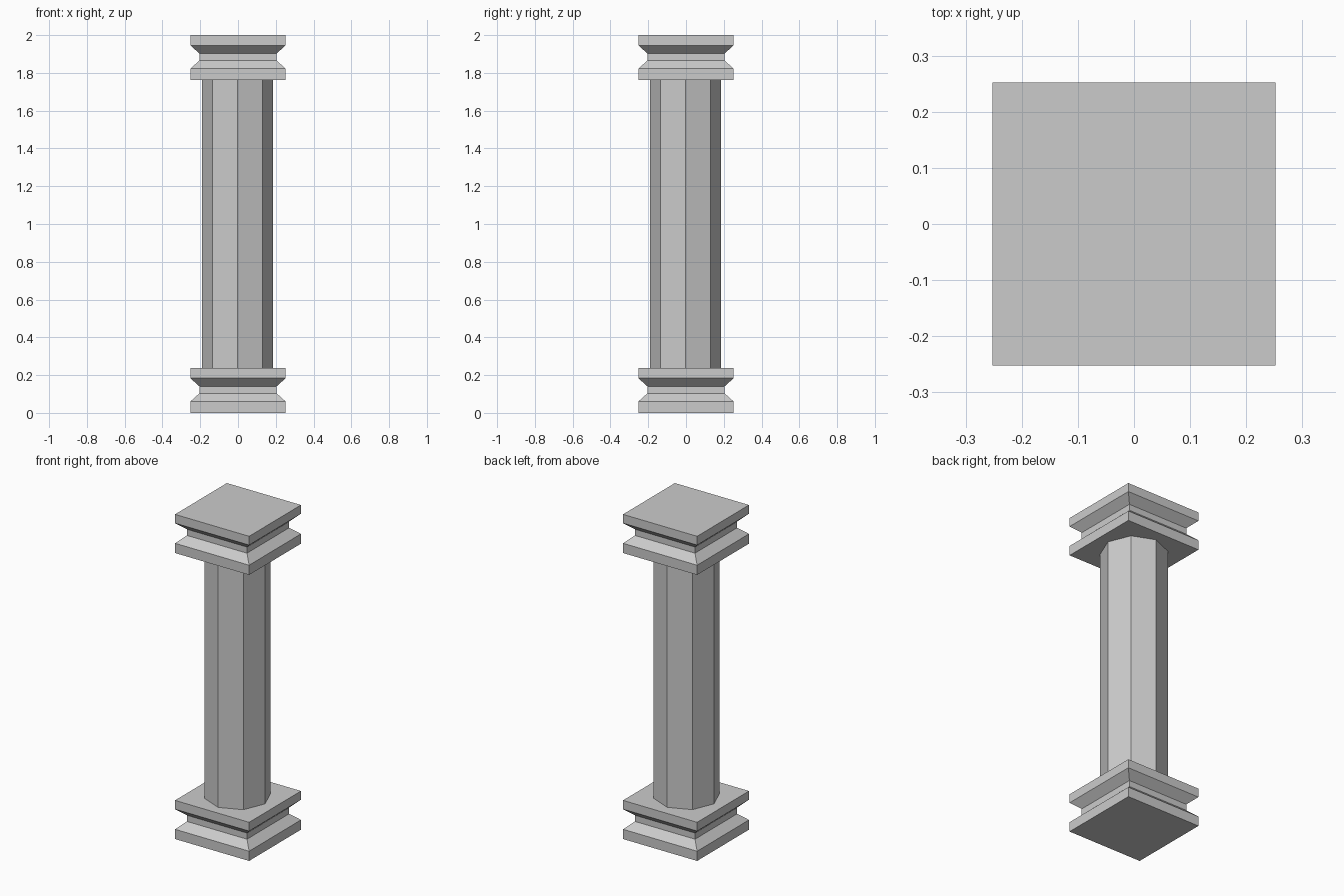
import bpy, bmesh
from math import pi, sin, cos, sqrt

if "Cube" in bpy.data.objects:
    bpy.data.objects.remove(bpy.data.objects["Cube"])


def lathe(name, profile, sides, turn, centre=(0, 0)):
    """Stack regular polygon rings given as (radius, height) and cap both ends."""
    bm = bmesh.new()
    rings = [[bm.verts.new((centre[0] + r * cos(turn + 2 * pi * i / sides),
                            centre[1] + r * sin(turn + 2 * pi * i / sides), z))
              for i in range(sides)] for r, z in profile]
    for low, high in zip(rings, rings[1:]):
        for i in range(sides):
            j = (i + 1) % sides
            bm.faces.new((low[i], low[j], high[j], high[i]))
    bm.faces.new(rings[0][::-1])
    bm.faces.new(rings[-1])
    mesh = bpy.data.meshes.new(name)
    bm.to_mesh(mesh)
    bm.free()
    obj = bpy.data.objects.new(name, mesh)
    bpy.context.collection.objects.link(obj)
    return obj


# Square block with a waisted middle, used at both ends
WIDE, NECK = 0.2525, 0.205
block = [(WIDE, 0), (WIDE, 0.06), (NECK, 0.103),
         (NECK, 0.141), (WIDE, 0.184), (WIDE, 0.238)]
for name, base in (("column_base", 0), ("column_capital", 1.762)):
    lathe(name, [(half * sqrt(2), base + z) for half, z in block], 4, pi / 4)

# Eight-sided shaft with a corner facing front
lathe("column_shaft", [(0.188, 0.238), (0.188, 1.764)], 8, 0, (-0.002, -0.002))
